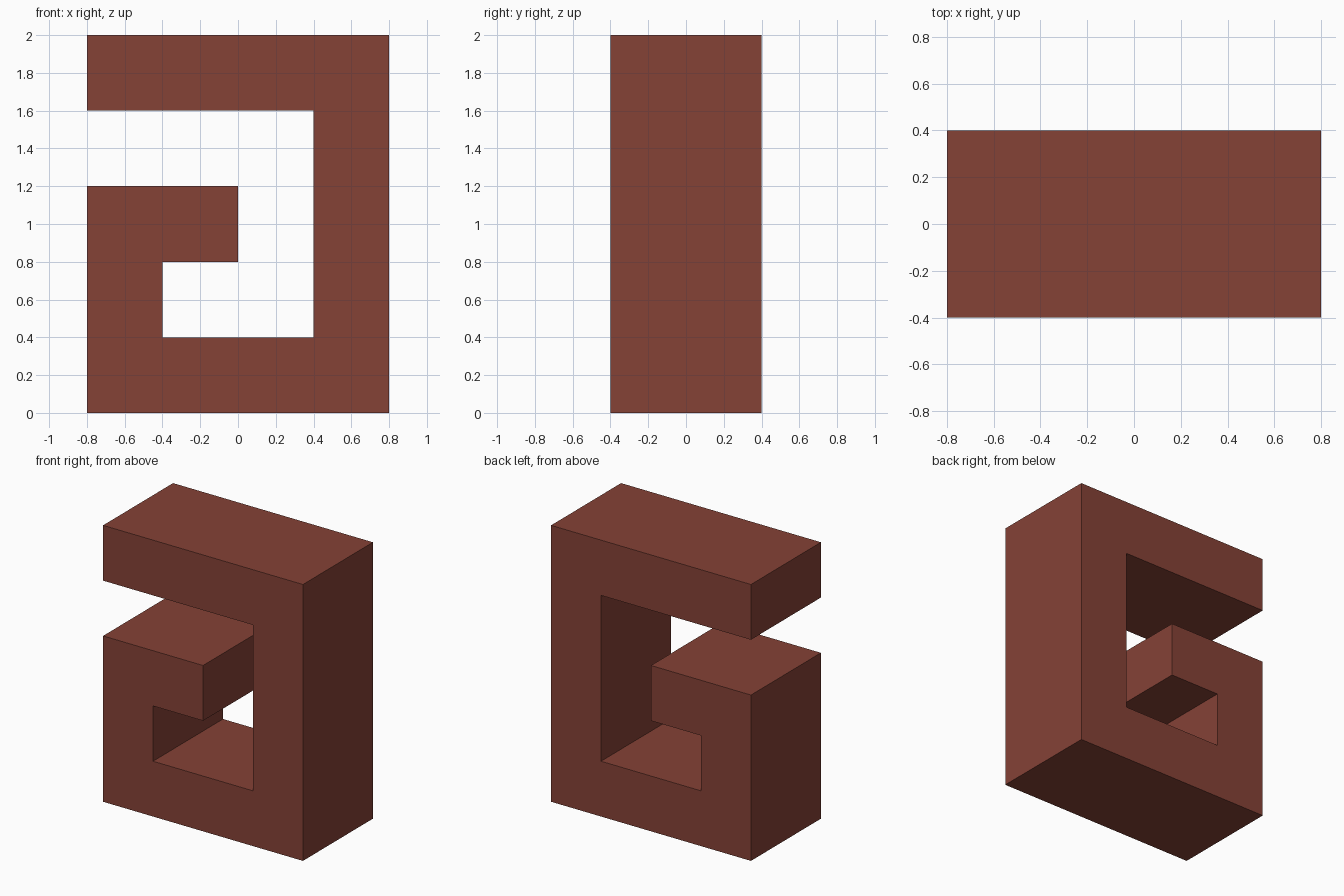
import bpy
import bmesh
from mathutils import Vector

cube = bpy.data.objects.get("Cube")
if cube:
    bpy.data.objects.remove(cube, do_unlink=True)

# Brick red material
red = bpy.data.materials.new("brick_red")
red.use_nodes = True
colour = (0.235, 0.054, 0.037, 1.0)
red.diffuse_color = colour
red.node_tree.nodes["Principled BSDF"].inputs["Base Color"].default_value = colour

# Hooked outline in x and z, counted in units of one bar thickness
BAR = 0.4
HALF_DEPTH = 0.4
outline = [(-2, 0), (2, 0), (2, 5), (-2, 5), (-2, 4), (1, 4),
           (1, 1), (-1, 1), (-1, 2), (0, 2), (0, 3), (-2, 3)]

# Extrude the outline from front to back
bm = bmesh.new()
front = bm.faces.new([bm.verts.new((x * BAR, -HALF_DEPTH, z * BAR)) for x, z in outline])
result = bmesh.ops.extrude_face_region(bm, geom=[front], use_keep_orig=True)
back_verts = [g for g in result["geom"] if isinstance(g, bmesh.types.BMVert)]
bmesh.ops.translate(bm, verts=back_verts, vec=Vector((0, 2 * HALF_DEPTH, 0)))
bmesh.ops.recalc_face_normals(bm, faces=bm.faces)

mesh = bpy.data.meshes.new("hooked_block")
bm.to_mesh(mesh)
bm.free()
mesh.materials.append(red)
block = bpy.data.objects.new("hooked_block", mesh)
bpy.context.collection.objects.link(block)
